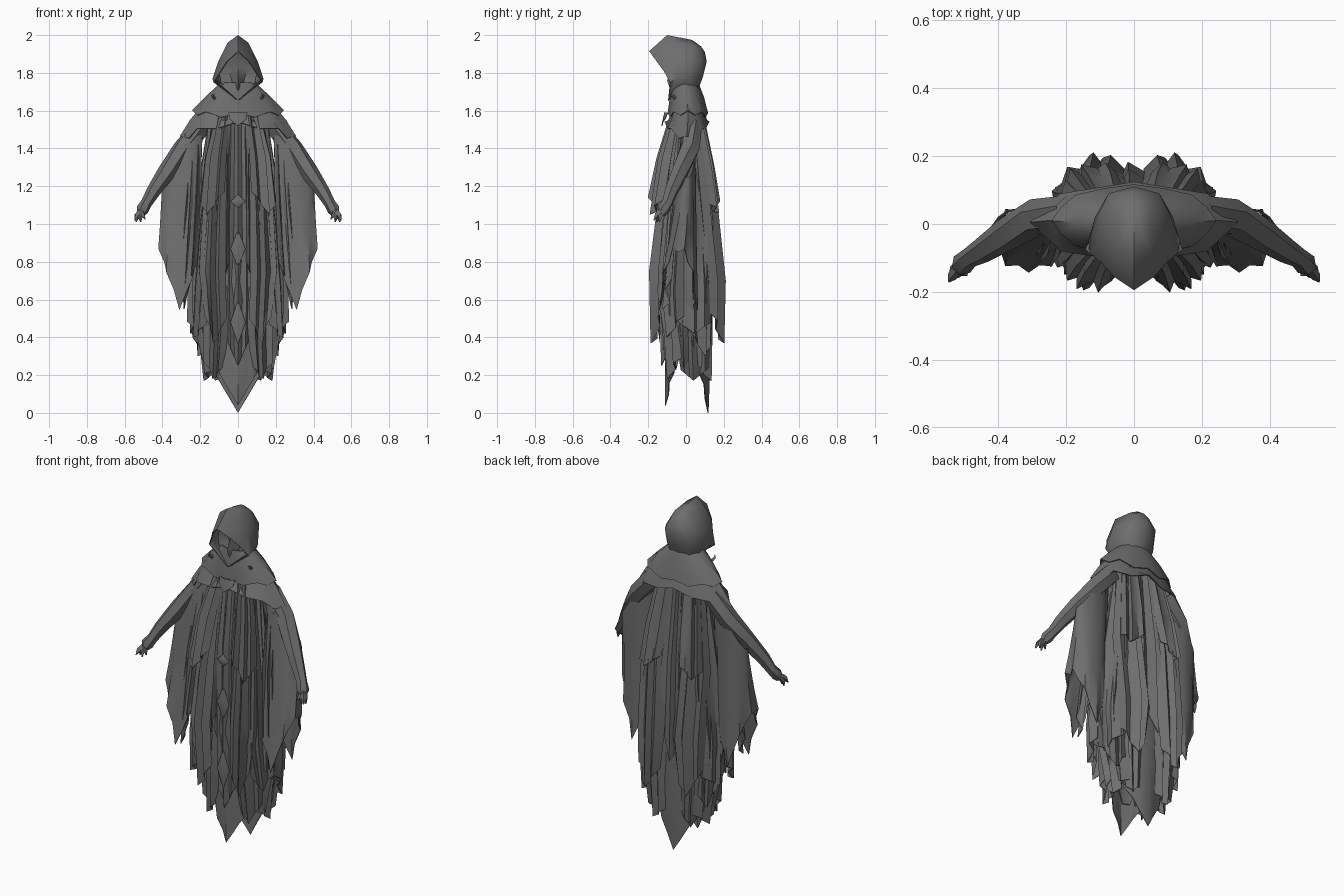
import bpy, random
from math import sin, cos, pi, radians
from mathutils import Vector

if "Cube" in bpy.data.objects:
    bpy.data.objects.remove(bpy.data.objects["Cube"])
rng = random.Random(4)
parts = []

grey = bpy.data.materials.new("charcoal_cloth")
grey.use_nodes = True
shade = (0.155, 0.155, 0.155, 1)
grey.diffuse_color = shade
grey.node_tree.nodes["Principled BSDF"].inputs["Base Color"].default_value = shade


def sheet(name, rows, closed=False, mirror=False, thick=0.005):
    """Skin a grid of points; rows run along the cloth, columns across it."""
    n = len(rows[0])
    faces = []
    for r in range(len(rows) - 1):
        for i in range(n if closed else n - 1):
            j = (i + 1) % n
            faces.append((r * n + i, (r + 1) * n + i, (r + 1) * n + j, r * n + j))
    mesh = bpy.data.meshes.new(name)
    mesh.from_pydata([tuple(p) for row in rows for p in row], [], faces)
    mesh.materials.append(grey)
    ob = bpy.data.objects.new(name, mesh)
    bpy.context.collection.objects.link(ob)
    if mirror:
        ob.modifiers.new("mirror", 'MIRROR')
    if thick:
        ob.modifiers.new("thickness", 'SOLIDIFY').thickness = thick
    parts.append(ob)
    return ob


def drape(name, rings, n, fold, hem):
    """Pleated tube of cloth from rings of (z, centre y, x radius, y radius)."""
    rows = []
    for k, (z, cy, rx, ry) in enumerate(rings):
        t = k / (len(rings) - 1)
        row = []
        for i in range(n):
            a = 2 * pi * i / n
            f = 1 + fold * t * (-1) ** i
            dz = hem(a, i) if t == 1 else 0
            row.append((rx * f * sin(a), cy - ry * f * cos(a), z + dz))
        rows.append(row)
    return sheet(name, rows, closed=True)


def strip(name, facing, path, tip, skew=0.0, fold=0.016, mirror=True):
    """Hanging rag facing an angle (0 is front); path of (x, y, z, half width)."""
    a = radians(facing)
    out, across = Vector((sin(a), -cos(a), 0)), Vector((cos(a), sin(a), 0))
    wobble = [rng.uniform(.6, 1.3) for c in range(7)]
    rows = []
    for k, (x, y, z, w) in enumerate(path):
        row = []
        sway = rng.uniform(-.008, .008) if mirror and k else 0
        for c in range(7):
            u = (-1, -.7, -.35, skew * .5, .35, .7, 1)[c]
            p = Vector((x, y, z)) + across * (w * u + sway)
            push = fold * wobble[c] * (-1) ** (c + 1) * (.4 if k == 0 else 1)
            p += out * (push - .35 * w * u * u)
            if k == len(path) - 1:
                p.z += (tip - z) * (1 - abs(u - skew * .5) / (1 + abs(skew * .5)))
            row.append(p)
        rows.append(row)
    return sheet(name, rows, mirror=mirror)


def tube(name, path, sides=6):
    """Mirrored tapered limb through points (x, y, z, radius)."""
    pts = [Vector(p[:3]) for p in path]
    rows = []
    for k, p in enumerate(pts):
        d = pts[min(k + 1, len(pts) - 1)] - pts[max(k - 1, 0)]
        q = d.to_track_quat('Z', 'Y')
        rows.append([p + q @ Vector((cos(-2 * pi * i / sides), sin(-2 * pi * i / sides), 0)) * path[k][3]
                     for i in range(sides)])
    return sheet(name, rows, closed=True, mirror=True, thick=0)


# Hood: half rings from the back seam to the open brim
sheet("hood", [
    [(0, .08, 1.94), (0, .10, 1.91), (0, .11, 1.86), (0, .09, 1.78), (0, .06, 1.70)],
    [(0, .06, 1.955), (.045, .07, 1.93), (.075, .09, 1.86), (.07, .075, 1.77), (.06, .05, 1.70)],
    [(0, .03, 1.975), (.05, .03, 1.95), (.105, .03, 1.86), (.115, .02, 1.77), (.085, .02, 1.70)],
    [(0, -.10, 2.0), (.055, -.09, 1.96), (.105, -.06, 1.86), (.135, -.05, 1.77), (.075, -.05, 1.70)],
    [(0, -.195, 1.915), (.06, -.155, 1.86), (.095, -.115, 1.805), (.13, -.085, 1.75), (0, -.095, 1.65)],
], mirror=True)

# Sunken face under the hood
sheet("face", [
    [(0, -.10, 1.93), (.03, -.08, 1.91), (.07, -.06, 1.88)],
    [(0, -.06, 1.84), (.05, -.03, 1.82), (.10, -.04, 1.80)],
    [(0, -.10, 1.76), (.035, -.03, 1.77), (.09, -.05, 1.75)],
    [(0, -.07, 1.67), (.02, -.05, 1.68), (.04, -.055, 1.69)],
], mirror=True)

# Two tiers of shoulder mantle
drape("upper_mantle", [(1.75, -.005, .09, .07), (1.67, .005, .175, .09), (1.575, .01, .238, .105)],
      16, .02, lambda a, i: .015 * sin(a) ** 2 + .012 * (-1) ** i)
drape("lower_mantle", [(1.64, .01, .18, .07), (1.55, .01, .25, .10), (1.455, .005, .295, .115)],
      16, .04, lambda a, i: .075 * cos(a) ** 2 + .012 * (-1) ** i)
strip("mantle_clasp", 0, [(0, -.115, 1.59, .05), (0, -.13, 1.555, .045)], 1.52, fold=0, mirror=False)
tube("mantle_spike", [(.12, -.05, 1.66, .012), (.135, -.075, 1.68, .008), (.125, -.09, 1.69, .001)], 4)

# Inner robe
drape("inner_robe", [(1.6, .02, .15, .07), (1.1, 0, .185, .105), (.7, 0, .22, .13),
                     (.48, .01, .23, .115), (.28, .015, .18, .105)],
      28, .07, lambda a, i: -.05 + .05 * (i % 3))

# Front rags
strip("front_panel", 0, [(0, -.08, 1.58, .05), (0, -.125, 1.2, .06), (0, -.13, .95, .065),
                         (0, -.13, .6, .065), (0, -.12, .38, .055)], .25, fold=.012, mirror=False)
strip("front_tail", 0, [(0, -.10, .6, .10), (0, -.105, .38, .13), (0, -.105, .21, .10)],
      .04, fold=.006, mirror=False)
strip("upper_front_rag", 20, [(.09, -.075, 1.58, .04), (.13, -.135, 1.35, .06), (.155, -.178, 1.17, .07)], 1.05, .4)
strip("middle_front_rag", 25, [(.09, -.075, 1.55, .05), (.14, -.13, 1.1, .07), (.15, -.175, .75, .08),
                               (.13, -.168, .56, .065)], .37, -.4)
strip("narrow_front_rag", 10, [(.075, -.08, 1.55, .03), (.09, -.13, 1.1, .04), (.10, -.15, .8, .045)], .62, .2)
strip("side_front_rag", 55, [(.14, -.03, 1.54, .04), (.2, -.08, 1.0, .08), (.23, -.10, .65, .085),
                             (.235, -.085, .51, .065)], .40, -.5)
strip("low_front_rag", 30, [(.12, -.10, .9, .07), (.14, -.10, .5, .08), (.145, -.08, .29, .06)], .18, -.5)

# Broad rags at the sides
strip("side_panel", 90, [(.16, .01, 1.53, .05), (.21, .01, 1.0, .10), (.25, 0, .66, .13),
                         (.245, 0, .54, .13)], .42, .6)
strip("low_side_panel", 90, [(.2, .02, .75, .10), (.2, .03, .45, .10), (.17, .045, .24, .075)], .17, -.2)

# Back rags
strip("back_panel", 180, [(0, .09, 1.6, .05), (0, .15, 1.1, .08), (0, .17, .8, .09)], .55, .4, mirror=False)
strip("back_tail", 180, [(0, .12, .7, .14), (0, .13, .4, .17), (0, .115, .22, .13)],
      0, fold=.006, mirror=False)
strip("upper_back_rag", 165, [(.09, .085, 1.6, .05), (.12, .14, 1.3, .07), (.13, .172, 1.14, .075)], 1.06, -.5)
strip("middle_back_rag", 165, [(.10, .08, 1.56, .06), (.14, .145, 1.1, .09), (.14, .185, .7, .095),
                               (.14, .18, .53, .075)], .37, .4)
strip("side_back_rag", 125, [(.14, .06, 1.54, .05), (.21, .09, 1.0, .09), (.23, .09, .65, .085),
                             (.21, .09, .43, .065)], .30, .5)
strip("low_back_rag", 150, [(.12, .11, .8, .08), (.14, .115, .45, .085), (.13, .11, .25, .06)], .17, .4)

# Wide hanging sleeves: slanted top along the arm, hem falling to a point
sleeve_rows = []
for t in (0, .3, .65, 1):
    row = []
    for i in range(20):
        a = 2 * pi * i / 20
        f = 1 + .09 * t * (-1) ** i
        x = .295 + .015 * t + (.11 - .002 * t) * f * sin(a)
        y = .01 - .05 * t - (.04 + .055 * t) * f * cos(a)
        top = 1.46 - 1.4 * (x - .25)
        low = min(.53 + 2.9 * abs(x - .305), .87) + .02 * (i % 2)
        row.append((x, y, top + (low - top) * t))
    sleeve_rows.append(row)
sheet("hanging_sleeve", sleeve_rows, closed=True, mirror=True)
strip("sleeve_rag", 10, [(.23, -.02, 1.42, .03), (.25, -.075, 1.1, .04), (.27, -.11, .8, .045)], .55, .4)

# Arms and bony hands
tube("arm", [(.19, .03, 1.52, .055), (.29, .02, 1.40, .055), (.375, -.03, 1.28, .048),
             (.45, -.08, 1.17, .037), (.485, -.10, 1.11, .03), (.507, -.12, 1.075, .034),
             (.515, -.13, 1.05, .02)])
for name, end in (("first_finger", (.545, -.17, 1.02)), ("second_finger", (.54, -.14, 1.01)),
                  ("third_finger", (.515, -.155, 1.01)), ("thumb", (.492, -.15, 1.025))):
    base, far = Vector((.51, -.12, 1.075)), Vector(end)
    knuckle = base.lerp(far, .6) + Vector((.006, -.006, .004))
    tube(name, [(*base, .02), (*knuckle, .014), (*far, .003)], 4)

# Raised diamonds down the front panel
for name, z, h in (("small_diamond", 1.12, .036), ("tall_diamond", .87, .10), ("low_diamond", .48, .12)):
    bpy.ops.mesh.primitive_cone_add(vertices=4, radius1=.04, depth=.018, location=(0, -.146, z),
                                    rotation=(pi / 2, 0, 0))
    ob = bpy.context.object
    ob.name = name
    ob.scale = (1, h / .04, 1)
    ob.data.materials.append(grey)
    parts.append(ob)

# Bake modifiers and shade with crisp creases
bpy.ops.object.select_all(action='DESELECT')
for ob in parts:
    ob.select_set(True)
bpy.context.view_layer.objects.active = parts[0]
bpy.ops.object.convert(target='MESH')
bpy.ops.object.shade_smooth_by_angle(angle=radians(48))
